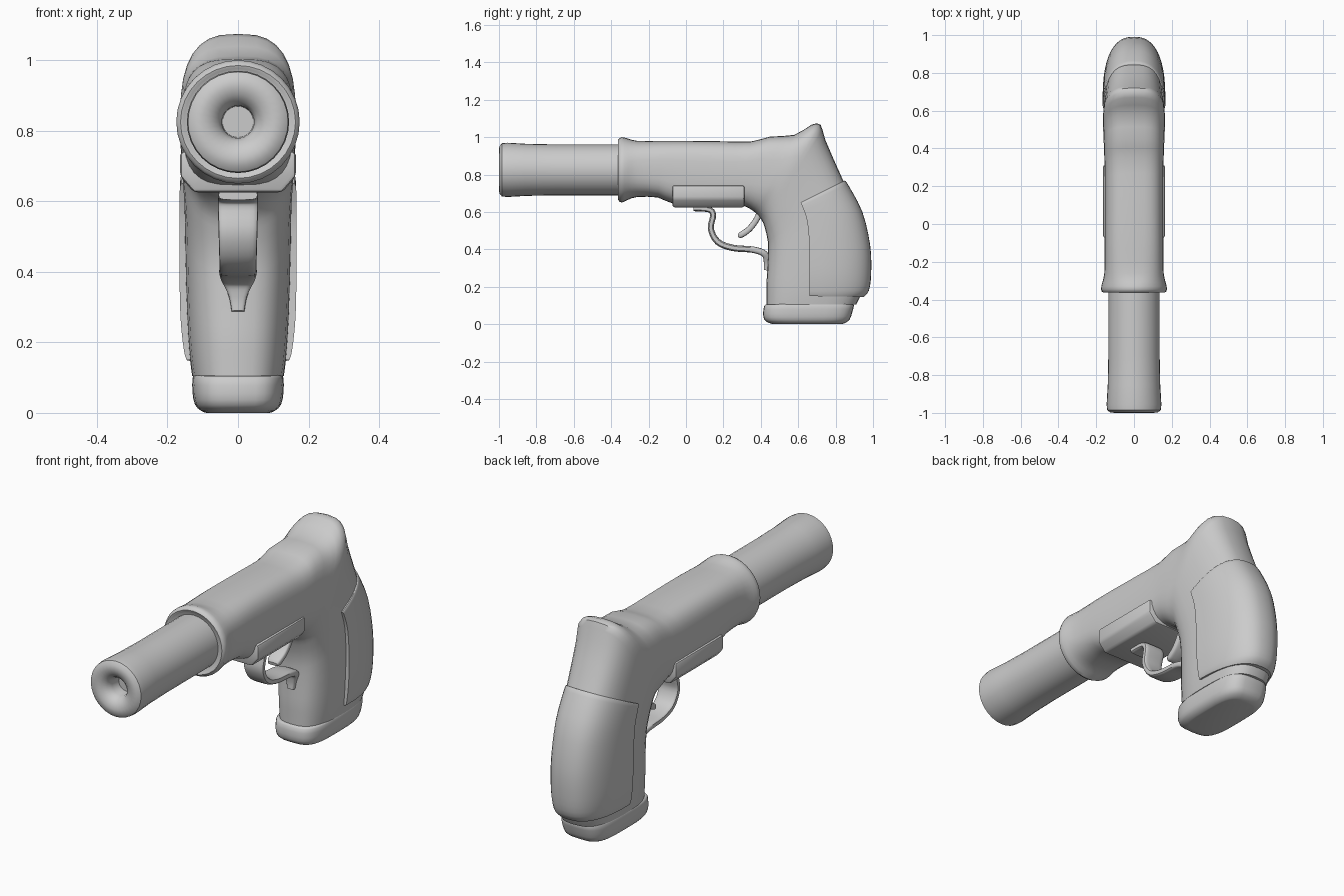
import bpy, bmesh
from math import sin, cos, pi, radians, copysign
from mathutils import Vector


def catmull(rows, steps):
    # smooth in-between rows of numbers
    if steps < 2:
        return [list(r) for r in rows]
    out, n = [], len(rows)
    for i in range(n - 1):
        p0, p1, p2, p3 = rows[max(i - 1, 0)], rows[i], rows[i + 1], rows[min(i + 2, n - 1)]
        for s in range(steps):
            t = s / steps
            out.append([0.5 * (2 * b + (c - a) * t + (2 * a - 5 * b + 4 * c - d) * t * t
                               + (3 * b - a - 3 * c + d) * t ** 3)
                        for a, b, c, d in zip(p0, p1, p2, p3)])
    out.append(list(rows[-1]))
    return out


def finish(bm, name, angle=40):
    bmesh.ops.recalc_face_normals(bm, faces=bm.faces)
    me = bpy.data.meshes.new(name)
    bm.to_mesh(me)
    bm.free()
    ob = bpy.data.objects.new(name, me)
    bpy.context.collection.objects.link(ob)
    bpy.ops.object.select_all(action='DESELECT')
    ob.select_set(True)
    bpy.context.view_layer.objects.active = ob
    bpy.ops.object.shade_smooth_by_angle(angle=radians(angle))
    return ob


def loft(name, rows, steps=2, sides=32, half=False):
    # each row: point A (y, z), point B (y, z), half width, squareness
    bm = bmesh.new()
    rings = []
    for ay, az, by, bz, w, n in catmull(rows, steps):
        a, b = Vector((0, ay, az)), Vector((0, by, bz))
        mid, up = (b, a - b) if half else ((a + b) / 2, (a - b) / 2)
        ring = []
        for i in range(sides + (1 if half else 0)):
            t = -pi / 2 + pi * i / sides if half else 2 * pi * i / sides
            c, s = [copysign(abs(v) ** (2 / n), v) for v in (cos(t), sin(t))]
            ring.append(bm.verts.new(mid + up * c + Vector((w * s, 0, 0))))
        rings.append(ring)
    for r, q in zip(rings, rings[1:]):
        for i in range(len(r)):
            j = (i + 1) % len(r)
            bm.faces.new((r[i], r[j], q[j], q[i]))
    bm.faces.new(rings[0])
    bm.faces.new(rings[-1])
    return finish(bm, name)


def strap(name, pts, steps=4):
    # each point: y, z, half thickness, half width
    p = catmull(pts, steps)
    rows = []
    for i, (y, z, h, w) in enumerate(p):
        q, r = p[max(i - 1, 0)], p[min(i + 1, len(p) - 1)]
        d = Vector((r[0] - q[0], r[1] - q[1])).normalized()
        rows.append((y - d.y * h, z + d.x * h, y + d.y * h, z - d.x * h, w, 4))
    return loft(name, rows, steps=1, sides=20)


# barrel with rounded muzzle and bore
prof = [(-.9, .044), (-.95, .046), (-.975, .056), (-.992, .077), (-1, .1), (-.998, .125),
        (-.985, .142), (-.955, .145), (-.85, .139), (-.7, .136), (-.3, .136)]
loft("barrel", [(y, .825 + r, y, .825 - r, r, 2) for y, r in prof], steps=1)

# body: slide with front collar, rear hump, turning down into the grip
loft("body", [
    (-.355, .97, -.355, .68, .145, 2),
    (-.363, .985, -.363, .665, .163, 2),
    (-.345, 1.0, -.345, .65, .175, 2),
    (-.31, .992, -.31, .665, .168, 2.2),
    (-.26, .98, -.26, .68, .157, 2.7),
    (-.13, .98, -.15, .677, .155, 3),
    (0, .98, -.07, .645, .155, 3.2),
    (.18, .978, .1, .635, .155, 3.2),
    (.35, .977, .24, .635, .156, 3.2),
    (.45, 1.003, .31, .632, .158, 3.2),
    (.58, 1.012, .36, .605, .162, 3),
    (.67, 1.066, .385, .58, .164, 2.8),
    (.72, 1.066, .405, .555, .164, 2.8),
    (.745, .985, .42, .52, .16, 2.8),
    (.835, .78, .438, .44, .152, 2.8),
    (.92, .6, .438, .36, .15, 2.8),
    (.96, .42, .434, .28, .147, 2.8),
    (.965, .28, .43, .21, .143, 2.8),
    (.94, .17, .43, .15, .137, 2.8),
    (.91, .105, .43, .105, .13, 2.8)])

# grip panel wrapped round the back
loft("grip_panel", [
    (.848, .767, .613, .65, .160, 2.5),
    (.865, .748, .62, .635, .165, 2.5),
    (.943, .6, .648, .55, .166, 2.5),
    (.985, .42, .66, .41, .166, 2.5),
    (.99, .27, .66, .27, .163, 2.5),
    (.978, .18, .66, .175, .153, 2.5),
    (.95, .145, .66, .15, .145, 2.5)], steps=3, sides=24, half=True)

# magazine base
loft("magazine_base", [
    (.89, .115, .43, .105, .122, 3.5),
    (.898, .1, .418, .098, .129, 3.5),
    (.888, .06, .412, .055, .129, 3.5),
    (.875, .025, .42, .022, .122, 3.5),
    (.85, .006, .445, .006, .105, 3.5),
    (.83, 0, .47, 0, .09, 3.5)])

# side rail cupping the underside
bm = bmesh.new()
half = [(.164, .742), (.164, .67), (.125, .625)]
outline = half + [(-x, z) for x, z in reversed(half)]
ends = [[bm.verts.new((x, y, z)) for x, z in outline] for y in (-.073, .313)]
for i in range(6):
    j = (i + 1) % 6
    bm.faces.new((ends[0][i], ends[0][j], ends[1][j], ends[1][i]))
for e in ends:
    bm.faces.new(e)
bmesh.ops.bevel(bm, geom=bm.edges[:], offset=.012, segments=2, profile=.5, affect='EDGES')
finish(bm, "side_rail")

# trigger guard and trigger
strap("trigger_guard", [
    (.04, .618, .014, .055), (.12, .613, .015, .057), (.145, .585, .016, .057),
    (.133, .51, .016, .055), (.17, .44, .017, .053), (.25, .408, .017, .053),
    (.36, .398, .017, .053), (.42, .375, .018, .045), (.433, .33, .017, .026),
    (.43, .288, .014, .018)])
strap("trigger", [
    (.40, .62, .016, .042), (.38, .565, .016, .041), (.34, .51, .016, .038),
    (.295, .478, .016, .034), (.278, .472, .008, .026)])
